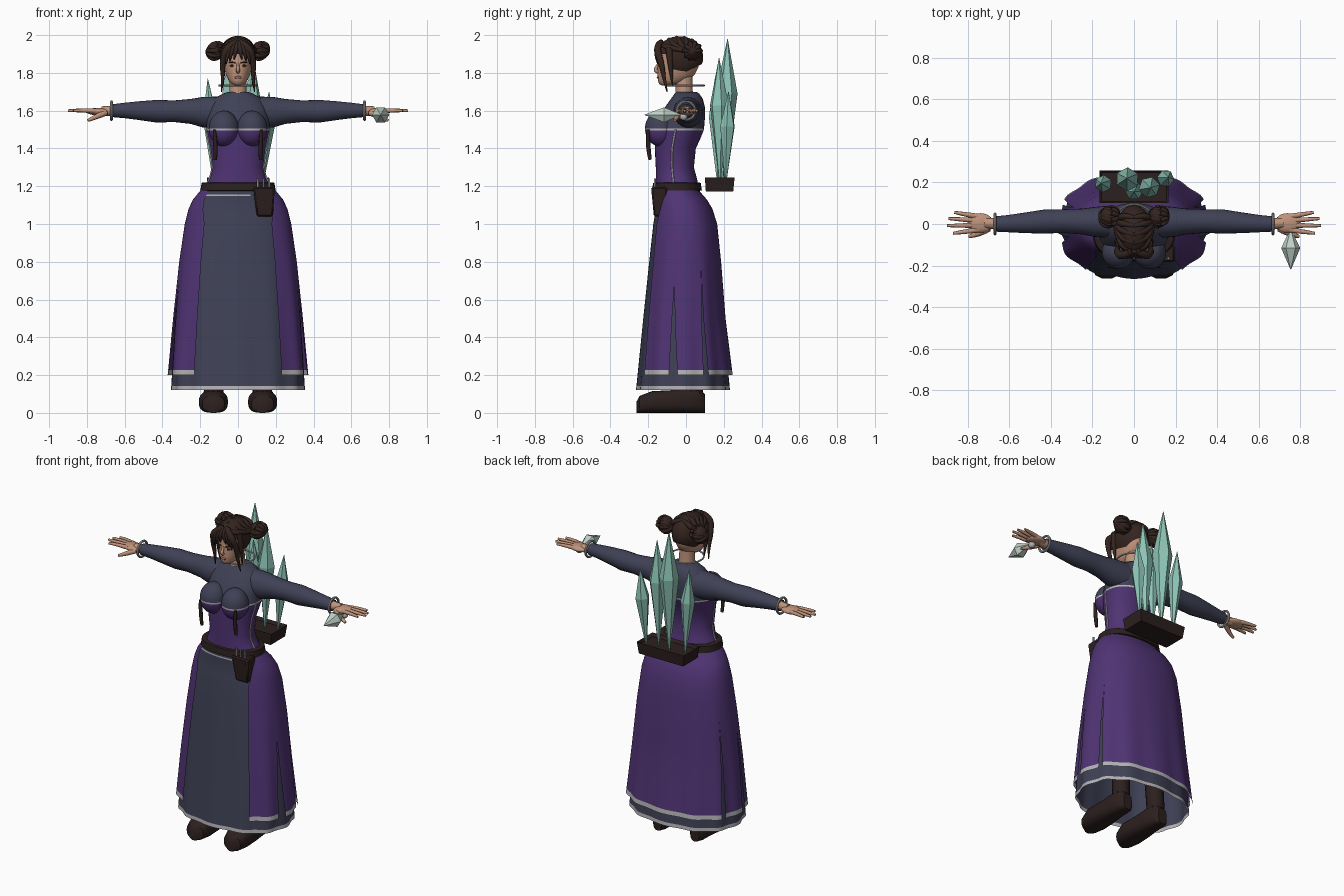
import bpy, bmesh, math
from math import sin, cos, pi, radians
from mathutils import Vector, Matrix

if "Cube" in bpy.data.objects:
    bpy.data.objects.remove(bpy.data.objects["Cube"])


def material(name, *rgb):
    m = bpy.data.materials.new(name)
    m.use_nodes = True
    m.diffuse_color = (*rgb, 1)
    m.node_tree.nodes["Principled BSDF"].inputs["Base Color"].default_value = (*rgb, 1)
    return m


PURPLE = material("purple cloth", .08, .034, .175)
SLATE = material("slate cloth", .05, .053, .092)
TRIM = material("pale trim", .45, .45, .47)
LEATHER = material("dark leather", .024, .014, .013)
HAIR = material("brown hair", .034, .018, .014)
SKIN = material("skin", .52, .29, .195)
LIP = material("lip", .33, .14, .11)
CRYSTAL = material("green crystal", .27, .56, .47)
PALE = material("pale crystal", .52, .63, .57)


def finish(name, bm, mats, cuts=(), rule=None, sharp=40):
    """Cut at heights, colour faces by rule and make the object."""
    for z in cuts:
        bmesh.ops.bisect_plane(bm, geom=bm.verts[:] + bm.edges[:] + bm.faces[:],
                               plane_co=(0, 0, z), plane_no=(0, 0, 1))
    bmesh.ops.recalc_face_normals(bm, faces=bm.faces[:])
    for f in bm.faces:
        f.smooth = True
        if rule:
            f.material_index = rule(f.calc_center_median())
    me = bpy.data.meshes.new(name)
    bm.to_mesh(me)
    bm.free()
    for m in mats:
        me.materials.append(m)
    me.set_sharp_from_angle(angle=radians(sharp))
    ob = bpy.data.objects.new(name, me)
    bpy.context.collection.objects.link(ob)
    return ob


def strips(bm, rings, closed=True, cap=True):
    rows = [[bm.verts.new(p) for p in r] for r in rings]
    n = len(rows[0])
    for a, b in zip(rows, rows[1:]):
        for i in range(n if closed else n - 1):
            j = (i + 1) % n
            bm.faces.new((a[i], a[j], b[j], b[i]))
    if closed and cap:
        bm.faces.new(rows[0])
        bm.faces.new(rows[-1])


def loft(name, rings, mats, cap=True, **kw):
    bm = bmesh.new()
    strips(bm, rings, True, cap)
    return finish(name, bm, mats, **kw)


def oval(z, rx, yf, yb, p=2.0, a=0, b=2 * pi, n=48, wave=0, closed=True):
    """Horizontal ring; angle starts at the front and runs to +x."""
    pts = []
    for i in range(n if closed else n + 1):
        t = a + (b - a) * i / n
        s, c = sin(t), cos(t)
        k = 1 + wave * cos(12 * t)
        x = rx * k * math.copysign(abs(s) ** (2 / p), s)
        y = (yf + yb) / 2 - (yb - yf) / 2 * k * math.copysign(abs(c) ** (2 / p), c)
        pts.append((x, y, z))
    return pts


def profile(rows, z):
    for lo, hi in zip(rows, rows[1:]):
        if lo[0] >= z >= hi[0]:
            f = (lo[0] - z) / (lo[0] - hi[0])
            return [u + (v - u) * f for u, v in zip(lo[1:], hi[1:])]
    return rows[-1][1:]


def ball(name, loc, size, mat, **kw):
    bm = bmesh.new()
    bmesh.ops.create_uvsphere(bm, u_segments=32, v_segments=20, radius=1,
                              matrix=Matrix.Translation(loc) @ Matrix.Diagonal((*size, 1)))
    return finish(name, bm, mat if isinstance(mat, list) else [mat], **kw)


def tube(name, pts, radii, mat):
    cu = bpy.data.curves.new(name, 'CURVE')
    cu.dimensions, cu.bevel_depth, cu.bevel_resolution = '3D', 1, 2
    cu.use_fill_caps, cu.resolution_u = True, 6
    sp = cu.splines.new('NURBS')
    sp.points.add(len(pts) - 1)
    for q, p, r in zip(sp.points, pts, radii):
        q.co, q.radius = (*p, 1), r
    sp.order_u, sp.use_endpoint_u = min(3, len(pts)), True
    cu.materials.append(mat)
    ob = bpy.data.objects.new(name, cu)
    bpy.context.collection.objects.link(ob)


def ring(name, loc, radius, thick, mat, axis='Z'):
    rows = []
    for i in range(40):
        t = 2 * pi * i / 40
        d = Vector((cos(t), sin(t), 0)) if axis == 'Z' else Vector((0, cos(t), sin(t)))
        up = Vector((0, 0, 1)) if axis == 'Z' else Vector((1, 0, 0))
        rows.append([Vector(loc) + d * (radius + thick * cos(k * pi / 4)) + up * thick * sin(k * pi / 4)
                     for k in range(8)])
    loft(name, rows + rows[:1], [mat], cap=False)


def box(name, bottom, top, mat, bevel=.008):
    """Tapered block from two (x0, x1, y0, y1, z) rectangles."""
    rings = [[(x0, y0, z), (x1, y0, z), (x1, y1, z), (x0, y1, z)]
             for x0, x1, y0, y1, z in (bottom, top)]
    ob = loft(name, rings, [mat], sharp=30)
    if bevel:
        ob.modifiers.new("soft edges", 'BEVEL').width = bevel
    return ob


# Skirts: a full underskirt and an open, slit overskirt sharing one profile
SKIRT = [(1.2, .18, -.155, .065), (1.17, .205, -.162, .075), (1.13, .238, -.166, .11),
         (1.08, .262, -.172, .14), (1, .282, -.185, .165), (.8, .31, -.206, .185),
         (.5, .34, -.236, .207), (.2, .366, -.262, .243)]
UNDER = SKIRT[:-1] + [(.12, .36, -.272, .24)]


def skirt_row(rows, z, inset=0, **kw):
    rx, yf, yb = profile(rows, z)
    return oval(z, rx - inset, yf + inset, yb - inset, p=2.3,
                wave=.022 * max(0, 1 - z), **kw)


heights = [1.2, 1.17, 1.13, 1.08, 1.04, 1, .9, .8, .7, .6, .5, .4, .3, .2]
loft("underskirt", [skirt_row(UNDER, z, .012 * min(1, (1.22 - z) * 8), n=96) for z in heights + [.12]],
     [SLATE, TRIM], cap=False, cuts=(.142, 1.147, 1.156),
     rule=lambda c: int(c.z < .142 or (1.147 < c.z < 1.156 and c.y < -.11 and c.x < .07)))

# Each seam gives its angle in degrees and half width of its slit at the hem
SEAMS = [(36, 0, 1), (79, 5, .68), (114, 3, .74), (246, 3, .74), (281, 5, .68), (324, 0, 1)]


def seam(k, z, side):
    angle, half, apex = SEAMS[k]
    if half == 0:
        flare = max(0, z - 1) * 75
        return radians(angle + (flare if angle < 180 else -flare))
    return radians(angle + side * half * max(0, (apex - z) / (apex - .2)))


bm = bmesh.new()
for k in range(5):
    n = 44 if k == 2 else 14
    strips(bm, [skirt_row(SKIRT, z, a=seam(k, z, 1), b=seam(k + 1, z, -1), n=n, closed=False)
                for z in heights], closed=False)
bmesh.ops.remove_doubles(bm, verts=bm.verts[:], dist=.0005)
finish("overskirt", bm, [PURPLE, TRIM], cuts=(.228,), rule=lambda c: int(c.z < .228))

# Torso with bodice below and shirt above the bust line
TORSO = [(1.7, .05, -.052, .055), (1.69, .08, -.06, .07), (1.665, .125, -.078, .088),
         (1.62, .155, -.11, .1), (1.56, .165, -.145, .1), (1.5, .168, -.165, .095),
         (1.45, .158, -.165, .075), (1.4, .147, -.165, .052), (1.3, .135, -.16, .042),
         (1.24, .15, -.16, .058), (1.19, .18, -.16, .068)]


def bodice_rule(c):
    return 1 if c.z > 1.506 else 2 if c.z > 1.496 else 0


cloth = [PURPLE, SLATE, TRIM]
loft("torso", [oval(*r, p=2.2) for r in TORSO], cloth, cuts=(1.496, 1.506), rule=bodice_rule)
loft("belt", [oval(z, .185 + d, -.166 - d, .07 + d, p=2.3)
              for z, d in ((1.175, 0), (1.178, .014), (1.217, .008), (1.22, 0))], [LEATHER])

for s, side in ((1, "left"), (-1, "right")):
    ball(side + "_bust", (s * .075, -.135, 1.505), (.08, .082, .095), cloth,
         cuts=(1.496, 1.506), rule=bodice_rule)
    seam_pts = [oval(z, *profile(TORSO, z), p=2.2)[s * 11] for z in (1.5, 1.45, 1.4, 1.35, 1.3, 1.24, 1.2)]
    tube(side + "_bodice_seam", seam_pts, [.005] * 7, TRIM)
    tube(side + "_ribbon", [(s * .125, -.2, 1.5), (s * .118, -.205, 1.42), (s * .12, -.19, 1.34)],
         (.008, .015, .009), LEATHER)

    # Sleeve, bracelet and hand
    sleeve = [(.1, .01, 1.59, .08, .085), (.19, .01, 1.592, .072, .08), (.25, .012, 1.596, .062, .066),
              (.34, .014, 1.597, .057, .057), (.43, .012, 1.597, .058, .06), (.52, .006, 1.6, .05, .05),
              (.6, .002, 1.601, .042, .041), (.665, 0, 1.6, .037, .034)]
    loft(side + "_sleeve", [[(s * x, y + ry * cos(t * pi / 12), z + rz * sin(t * pi / 12)) for t in range(24)]
                            for x, y, z, ry, rz in sleeve], [SLATE])
    ring(side + "_bracelet", (s * .67, 0, 1.6), .048, .007, TRIM, 'X')
    tube(side + "_wrist", [(s * .65, 0, 1.6), (s * .72, .005, 1.597)], (.028, .026), SKIN)
    ball(side + "_palm", (s * .74, .005, 1.595), (.062, .047, .02), SKIN)
    for name, y, tip_x, tip_y in (("index", -.028, .872, -.045), ("middle", -.006, .9, -.008),
                                  ("ring", .016, .893, .026), ("little", .036, .865, .056)):
        tube(f"{side}_{name}_finger", [(s * .75, y, 1.597), (s * .81, (y + tip_y) / 2, 1.603),
                                       (s * tip_x, tip_y, 1.6)], (.013, .012, .007), SKIN)
    tube(side + "_thumb", [(s * .7, -.02, 1.59), (s * .745, -.05, 1.57), (s * .795, -.06, 1.548)],
         (.017, .015, .008), SKIN)

    # Boot and leg
    foot = [(-.262, .025, .06), (-.245, .058, .09), (-.18, .077, .115), (-.08, .07, .12),
            (0, .06, .135), (.07, .056, .13), (.1, .03, .1)]
    loft(side + "_boot", [[(s * .13 + w * math.copysign(abs(cos(t * pi / 12)) ** .75, cos(t * pi / 12)), y,
                            h / 2 + h / 2 * math.copysign(abs(sin(t * pi / 12)) ** .7, sin(t * pi / 12)))
                           for t in range(24)] for y, w, h in foot], [LEATHER])
    tube(side + "_boot_shaft", [(s * .13, .04, .07), (s * .125, .035, .3), (s * .11, 0, .7)],
         (.052, .052, .06), LEATHER)

# Neck, necklace and head
loft("neck", [oval(z, r, -.01 - r, r - .01) for z, r in ((1.67, .05), (1.71, .045), (1.8, .044))], [SKIN])
ring("necklace", (0, -.005, 1.733), .1, .005, TRIM)
HEAD = [(1.93, .076, -.143, .075), (1.87, .077, -.147, .072), (1.83, .073, -.15, .065),
        (1.79, .064, -.15, .045), (1.76, .05, -.149, .01), (1.742, .035, -.143, -.04), (1.734, .018, -.13, -.09)]
loft("head", [oval(*r, p=2.1) for r in HEAD], [SKIN])
tube("nose", [(0, -.146, 1.85), (0, -.156, 1.83), (0, -.164, 1.812), (0, -.146, 1.804)],
     (.006, .008, .011, .009), SKIN)
ball("lips", (0, -.148, 1.776), (.02, .007, .007), LIP)

# Hair cap, opened around the face and at the nape
bm = bmesh.new()
bmesh.ops.create_uvsphere(bm, u_segments=40, v_segments=28, radius=1,
                          matrix=Matrix.Translation((0, -.035, 1.882)) @ Matrix.Diagonal((.088, .126, .112, 1)))
for co, no in (((0, -.085, 0), (0, 1, 0)), ((0, 0, 1.9), (0, 0, 1)), ((0, 0, 1.805), (0, -.5, 1))):
    bmesh.ops.bisect_plane(bm, geom=bm.verts[:] + bm.edges[:] + bm.faces[:], plane_co=co, plane_no=no)
gone = [f for f in bm.faces for c in [f.calc_center_median()]
        if (c.y < -.085 and c.z < 1.9) or c.z - .5 * c.y < 1.805]
bmesh.ops.delete(bm, geom=gone, context='FACES')
finish("hair_cap", bm, [HAIR])

for s, side in ((1, "left"), (-1, "right")):
    ball(side + "_eye", (s * .03, -.1405, 1.838), (.014, .005, .006), LEATHER)
    tube(side + "_brow", [(s * .014, -.149, 1.853), (s * .032, -.145, 1.859), (s * .05, -.134, 1.853)],
         (.003, .004, .002), HAIR)
    ball(side + "_bun", (s * .118, .035, 1.917), (.044, .048, .05), HAIR)
    for k in range(5):
        a = k * pi / 5
        u = Vector((.2, cos(a), sin(a)))
        loop = [Vector((s * .118, .035, 1.917)) + u * (.046 * cos(t * pi / 5))
                + Vector((s, 0, 0)) * (.043 * sin(t * pi / 5)) for t in range(11)]
        tube(f"{side}_bun_coil_{k}", loop, [.01 + .003 * (i % 2) for i in range(11)], HAIR)
    # Combed strands, running from the parting to the bun
    for k in range(5):
        y = -.13 + .04 * k
        top = 1.882 + .106 * math.sqrt(1 - ((y + .035) / .126) ** 2)
        tube(f"{side}_strand_{k}", [(0, y, top), (s * .045, y + .012, top - .012),
                                    (s * .078, y * .6 + .01, 1.93), (s * .1, .03, 1.91)],
             (.01, .016, .015, .01), HAIR)
    tube(side + "_face_lock", [(s * .01, -.13, 1.965), (s * .06, -.16, 1.94), (s * .084, -.13, 1.85),
                               (s * .078, -.118, 1.78), (s * .088, -.1, 1.7)], (.014, .022, .016, .011, .003), HAIR)
    tube(side + "_ear_lock", [(s * .07, -.09, 1.93), (s * .088, -.085, 1.85), (s * .078, -.07, 1.73)],
         (.02, .016, .003), HAIR)
    for k, (x, z) in enumerate(((.012, 1.872), (.035, 1.862), (.055, 1.845))):
        tube(f"{side}_fringe_{k}", [(s * x * .4, -.13, 1.965), (s * x, -.17, 1.925), (s * (x + .008), -.148, z)],
             (.013, .017, .003), HAIR)

# Belt pouch with vials
box("pouch", (.1, .185, -.17, -.1, 1.04), (.08, .195, -.185, -.1, 1.195), LEATHER)
for k in range(3):
    tube(f"vial_{k}", [(.105 + k * .03, -.165, 1.18), (.105 + k * .03, -.165, 1.242)], (.005, .005), TRIM)

# Planter box on the back, hollowed on top
planter = box("planter", (-.155, .155, .105, .25, 1.172), (-.165, .165, .1, .257, 1.245), LEATHER, 0)
bm = bmesh.new()
bm.from_mesh(planter.data)
lid = max(bm.faces, key=lambda f: f.calc_center_median().z)
bmesh.ops.inset_individual(bm, faces=[lid], thickness=.012)
bmesh.ops.translate(bm, verts=lid.verts[:], vec=(0, 0, -.02))
bm.to_mesh(planter.data)
bm.free()


def crystal(name, base, tip, radius, belly, mat, sides=6):
    base, tip = Vector(base), Vector(tip)
    turn = (tip - base).to_track_quat('Z', 'Y')
    rings = [[base.lerp(tip, f) + turn @ Vector((r * cos(2 * pi * i / sides), r * sin(2 * pi * i / sides), 0))
              for i in range(sides)] for f, r in ((0, .004), (belly, radius), (1, .001))]
    loft(name, rings, [mat], sharp=5)


for k, (x, y, z, r) in enumerate(((-.16, .195, 1.77, .042), (-.035, .22, 1.98, .058), (0, .155, 1.78, .045),
                                  (.08, .175, 1.88, .052), (.165, .225, 1.7, .042))):
    crystal(f"back_crystal_{k}", (x * .8, y * .6 + .075, 1.22), (x, y, z), r, .62, CRYSTAL)
crystal("hand_crystal", (.755, -.03, 1.578), (.755, -.22, 1.578), .046, .45, PALE)
ball("hand_orb", (.755, -.012, 1.568), (.02, .02, .02), TRIM)
